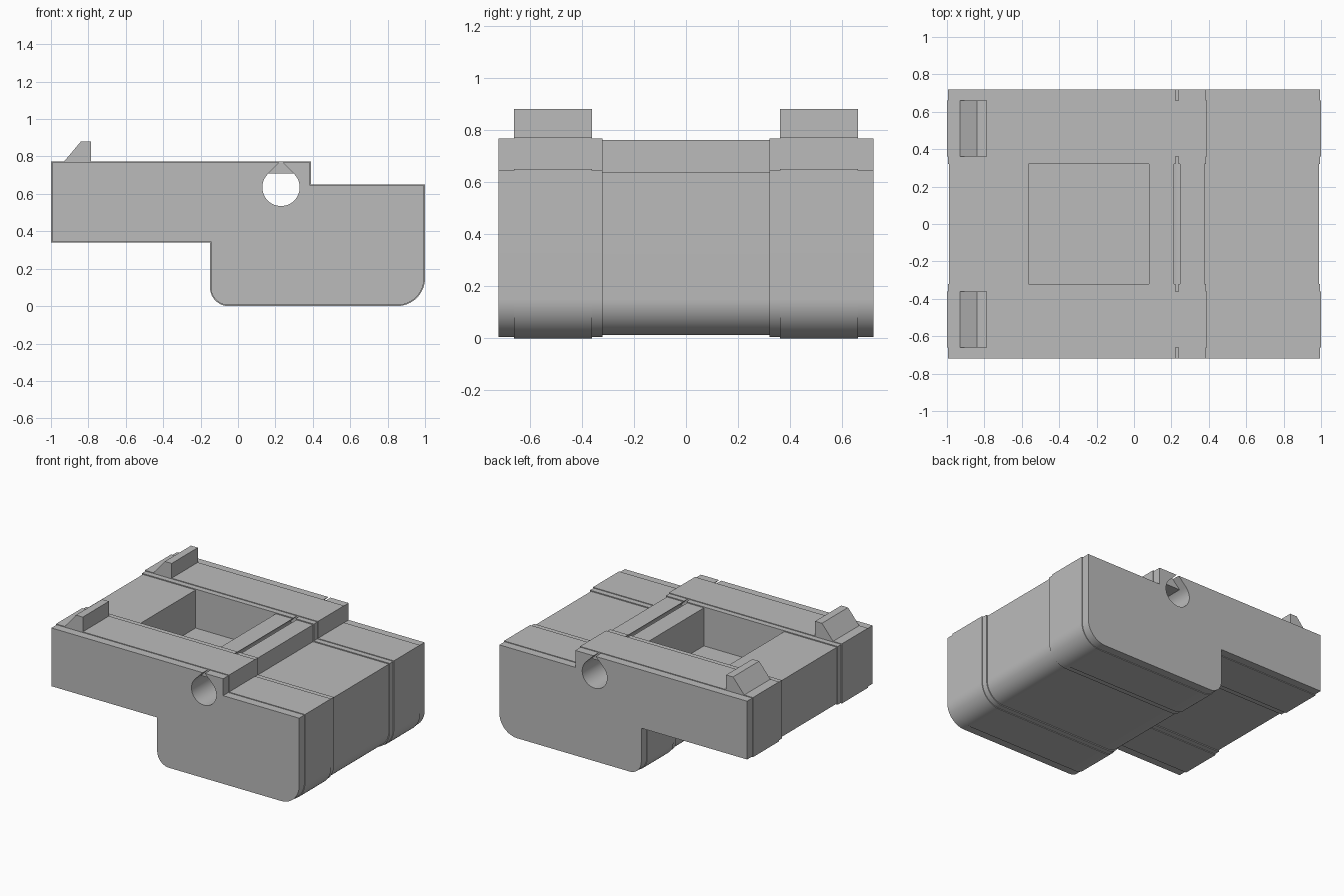
import bpy, bmesh, math

cube = bpy.data.objects.get("Cube")
if cube:
    bpy.data.objects.remove(cube, do_unlink=True)

grey = bpy.data.materials.new("plain grey")
grey.use_nodes = True
colour = (0.5, 0.5, 0.5, 1)
grey.diffuse_color = colour
grey.node_tree.nodes["Principled BSDF"].inputs["Base Color"].default_value = colour


def arc(cx, cz, r, start, end, steps):
    angles = [math.radians(start + (end - start) * i / steps) for i in range(steps + 1)]
    return [(cx + r * math.cos(a), cz + r * math.sin(a)) for a in angles]


def extrude(name, profile, y0, y1):
    """Solid made by sweeping an x-z profile from y0 to y1."""
    bm = bmesh.new()
    face = bm.faces.new([bm.verts.new((x, y0, z)) for x, z in profile])
    moved = bmesh.ops.extrude_face_region(bm, geom=[face])["geom"]
    verts = [v for v in moved if isinstance(v, bmesh.types.BMVert)]
    bmesh.ops.translate(bm, verts=verts, vec=(0, y1 - y0, 0))
    bmesh.ops.recalc_face_normals(bm, faces=bm.faces)
    mesh = bpy.data.meshes.new(name)
    bm.to_mesh(mesh)
    bm.free()
    mesh.materials.append(grey)
    obj = bpy.data.objects.new(name, mesh)
    bpy.context.collection.objects.link(obj)
    return obj


def activate(obj):
    bpy.ops.object.select_all(action="DESELECT")
    obj.select_set(True)
    bpy.context.view_layer.objects.active = obj


def cut(obj, cutter):
    cutter.hide_render = True
    mod = obj.modifiers.new("cut", "BOOLEAN")
    mod.operation, mod.solver, mod.object = "DIFFERENCE", "EXACT", cutter
    activate(obj)
    bpy.ops.object.modifier_apply(modifier=mod.name)
    bpy.data.objects.remove(cutter, do_unlink=True)


def body_profile(d):
    """Stepped side outline, inset by d all round."""
    left, right, top, bottom = -1 + d, 1 - d, 0.773 - d, d
    ledge, step, shelf, wall = 0.39 - d, 0.65 - d, 0.34 + d, -0.15 + d
    r_small, r_big = 0.1 - d, 0.15 - d
    points = [(left, shelf), (wall, shelf)]
    points += arc(wall + r_small, bottom + r_small, r_small, 180, 270, 12)
    points += arc(right - r_big, bottom + r_big, r_big, 270, 360, 16)
    return points + [(right, step), (ledge, step), (ledge, top), (left, top)]


# Cross hole: a teardrop, with its tip cut flat inside the raised bands
HOLE_X, HOLE_Z, HOLE_R = 0.23, 0.635, 0.1
teardrop = arc(HOLE_X, HOLE_Z, HOLE_R, 135, 405, 36) + [(HOLE_X, HOLE_Z + HOLE_R * math.sqrt(2))]
FLAT = 0.71
half = teardrop[-1][1] - FLAT
flat_drop = teardrop[:-1] + [(HOLE_X + half, FLAT), (HOLE_X - half, FLAT)]


def slab(name, y0, y1, inset, hole):
    obj = extrude(name, body_profile(inset), y0, y1)
    cut(obj, extrude("hole_cutter", hole, y0 - 0.01, y1 + 0.01))
    return obj


# Centre block with its square pocket
centre = slab("centre_block", -0.32, 0.32, 0.012, teardrop)
pocket = [(-0.565, 0.485), (0.08, 0.485), (0.08, 0.9), (-0.565, 0.9)]
cut(centre, extrude("pocket_cutter", pocket, -0.33, 0.33))
parts = [centre]

# Bands, edge strips and catches on each side
catch = [(-0.93, 0.76), (-0.93, 0.773), (-0.84, 0.88), (-0.785, 0.88), (-0.785, 0.76)]
for side, s in (("left", 1), ("right", -1)):
    def span(a, b):
        return sorted((s * a, s * b))
    parts.append(slab(side + "_inner_strip", *span(0.32, 0.36), 0.005, teardrop))
    parts.append(slab(side + "_raised_band", *span(0.36, 0.66), 0, flat_drop))
    parts.append(slab(side + "_outer_strip", *span(0.66, 0.72), 0.005, teardrop))
    extrude(side + "_catch", catch, *span(0.36, 0.66))

for obj in parts:
    activate(obj)
    bpy.ops.object.shade_smooth_by_angle(angle=math.radians(30))
